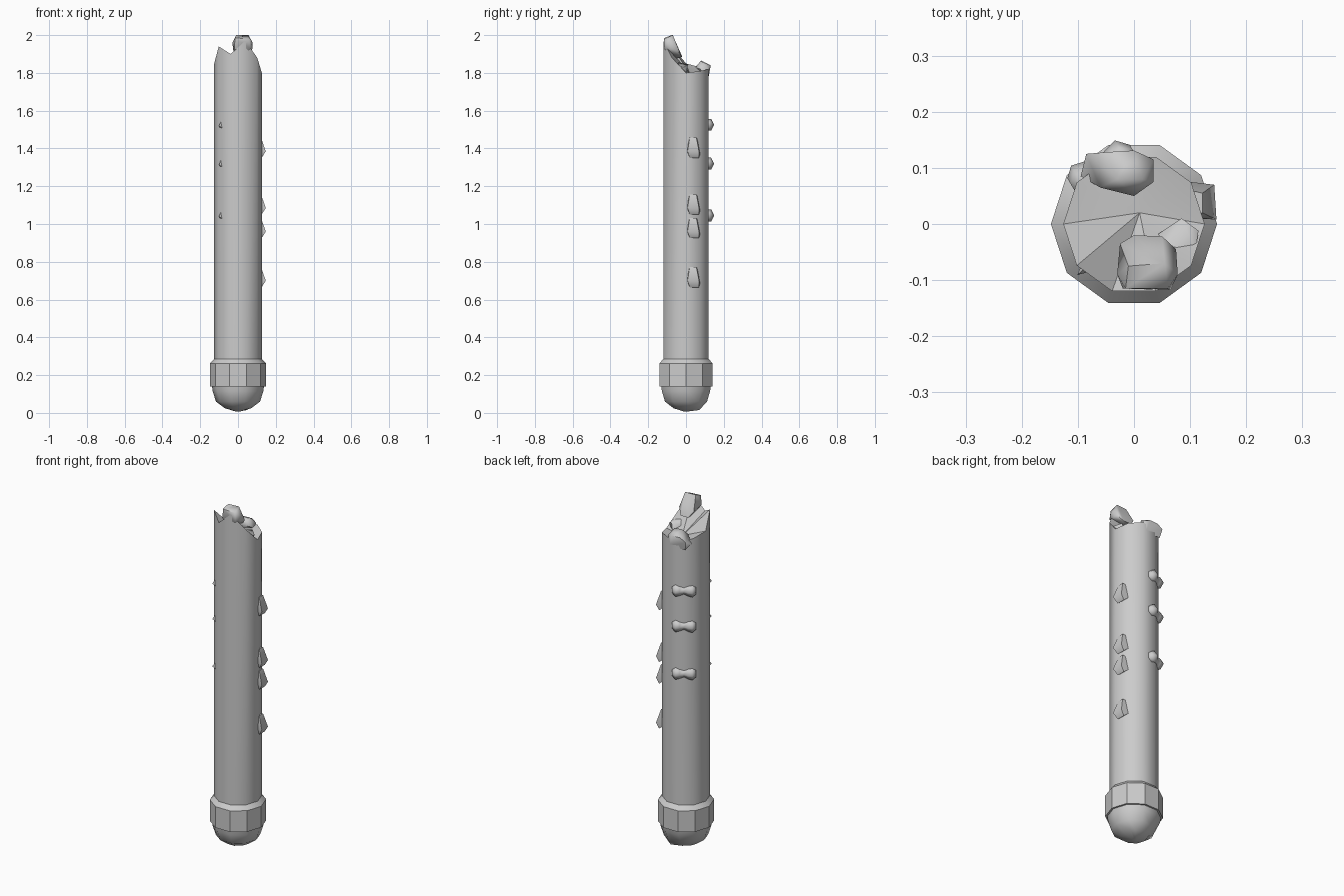
import bpy, bmesh, math
from mathutils import Vector

if "Cube" in bpy.data.objects:
    bpy.data.objects.remove(bpy.data.objects["Cube"])

N = 10


def finish(name, bm, angle=40):
    bmesh.ops.remove_doubles(bm, verts=bm.verts, dist=1e-5)
    bmesh.ops.recalc_face_normals(bm, faces=bm.faces)
    me = bpy.data.meshes.new(name)
    bm.to_mesh(me)
    bm.free()
    ob = bpy.data.objects.new(name, me)
    bpy.context.collection.objects.link(ob)
    bpy.ops.object.select_all(action='DESELECT')
    ob.select_set(True)
    bpy.context.view_layer.objects.active = ob
    bpy.ops.object.shade_smooth_by_angle(angle=math.radians(angle))
    return ob


def polar(r, deg, z):
    a = math.radians(deg)
    return Vector((r * math.cos(a), r * math.sin(a), z))


def loft(name, rings, caps=True, angle=40):
    """Skin a list of equally sized point rings."""
    bm = bmesh.new()
    vs = [[bm.verts.new(p) for p in ring] for ring in rings]
    n = len(vs[0])
    for a, b in zip(vs, vs[1:]):
        for i in range(n):
            j = (i + 1) % n
            bm.faces.new((a[i], a[j], b[j], b[i]))
    if caps:
        for ring in (vs[0], vs[-1]):
            c = sum((v.co for v in ring), Vector()) / n
            cv = bm.verts.new(c)
            for i in range(n):
                bm.faces.new((ring[i], ring[(i + 1) % n], cv))
    return finish(name, bm, angle)


def hull(name, pts, angle=60):
    bm = bmesh.new()
    for p in pts:
        bm.verts.new(p)
    bmesh.ops.convex_hull(bm, input=bm.verts)
    return finish(name, bm, angle)


def circle(r, z):
    return [polar(r, 36 * i, z) for i in range(N)]


# Shaft with a jagged broken rim and a sunken core
rim = [1.80, 1.81, 1.82, 1.80, 1.83, 1.85, 1.94, 1.90, 1.97, 1.88]
bm = bmesh.new()
low = [bm.verts.new(p) for p in circle(0.126, 0.2)]
top = [bm.verts.new(polar(0.126, 36 * i, rim[i])) for i in range(N)]
core = bm.verts.new((0.01, 0.02, 1.795))
for i in range(N):
    j = (i + 1) % N
    bm.faces.new((low[i], low[j], top[j], top[i]))
    bm.faces.new((top[i], top[j], core))
bm.faces.new(low[::-1])
finish("shaft", bm)

# Collar around the foot
loft("collar", [circle(0.10, 0.14), circle(0.148, 0.14), circle(0.148, 0.262),
                circle(0.124, 0.288)], caps=False, angle=35)

# Rounded stump below the collar, pushed in at the back left
foot = []
for r, z in [(0.139, 0.15), (0.134, 0.115), (0.117, 0.06), (0.07, 0.025), (0.015, 0.008)]:
    ring = circle(r, z)
    if 0.03 > z > 0.02:
        ring[2] = Vector((0.05, 0.07, 0.015))
    if 0.1 > z > 0.05:
        for k in (3, 4):
            ring[k] = ring[k] * 0.85
            ring[k].z = z
    foot.append(ring)
loft("stump", foot, angle=60)

# Thorny knobs down the right side
for i, z in enumerate([1.35, 1.05, 0.925, 0.665]):
    hull(f"right_knob_{i + 1}", [
        (0.10, 0.012, z + 0.10), (0.10, 0.06, z + 0.10),
        (0.122, 0.02, z + 0.107), (0.122, 0.055, z + 0.107),
        (0.147, 0.008, z + 0.035), (0.143, 0.07, z + 0.03),
        (0.125, 0.02, z), (0.125, 0.068, z),
        (0.10, 0.01, z + 0.02), (0.10, 0.075, z + 0.02)])


# Double-lobed lumps down the back
def double_lump(name, centre, deg, scale):
    out = polar(1, deg, 0)
    tan = polar(1, deg + 90, 0)
    rings = []
    for t, r in [(-0.064, 0.016), (-0.045, 0.036), (-0.022, 0.03), (0, 0.021),
                 (0.022, 0.031), (0.045, 0.036), (0.062, 0.02)]:
        rings.append([centre + tan * t * scale
                      + out * r * scale * math.cos(k * math.pi / 3)
                      + Vector((0, 0, r * scale * math.sin(k * math.pi / 3)))
                      for k in range(6)])
    loft(name, rings, angle=60)


for i, z in enumerate([1.525, 1.32, 1.045]):
    double_lump(f"back_lump_{i + 1}", polar(0.11, 120, z), 120, 1)
    # Small tips on the front left
    hull(f"left_tip_{i + 1}", [polar(0.11, 215, z - 0.025), polar(0.11, 229, z - 0.025),
                               polar(0.11, 222, z + 0.035), polar(0.136, 222, z - 0.005)])

# Back lump sitting on the broken rim
hull("rim_lump_back", [
    (-0.085, 0.125, 1.82), (-0.095, 0.085, 1.80), (-0.06, 0.065, 1.84),
    (0.0, 0.05, 1.83), (0.035, 0.075, 1.82), (0.035, 0.115, 1.83),
    (0.0, 0.131, 1.84), (-0.05, 0.128, 1.84), (-0.03, 0.08, 1.865),
    (0.015, 0.08, 1.86), (-0.075, 0.115, 1.77), (0.02, 0.118, 1.77)])

# Leaning lump at the highest point
hull("rim_lump_front", [
    (-0.015, -0.115, 1.985), (0.06, -0.115, 1.98), (-0.01, -0.075, 2.0),
    (0.055, -0.07, 2.0), (-0.03, -0.09, 1.96), (0.078, -0.09, 1.96),
    (-0.025, -0.035, 1.92), (0.075, -0.045, 1.92), (0.0, -0.02, 1.885),
    (0.05, -0.022, 1.885), (0.02, -0.07, 1.87), (0.065, -0.118, 1.93),
    (-0.02, -0.115, 1.93)])

# Small shard on the core
hull("core_shard", [
    (0.04, -0.02, 1.83), (0.085, 0.01, 1.845), (0.115, -0.012, 1.83),
    (0.11, -0.045, 1.84), (0.06, -0.04, 1.855), (0.05, -0.02, 1.78),
    (0.10, -0.03, 1.78), (0.085, 0.0, 1.78)])
